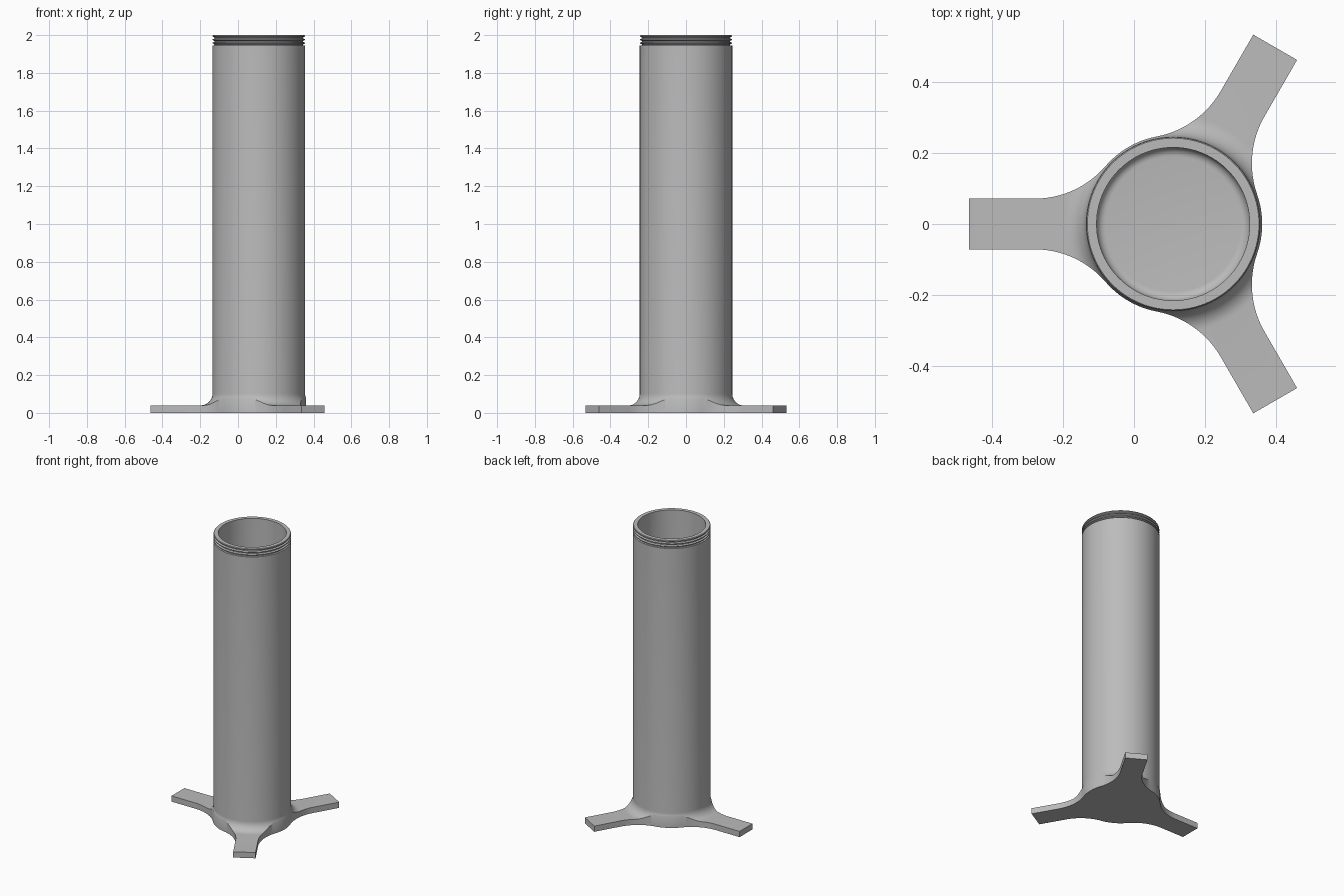
import bpy, bmesh, math
from mathutils import Vector, Matrix

cube = bpy.data.objects.get("Cube")
if cube:
    bpy.data.objects.remove(cube, do_unlink=True)

CENTRE = Vector((0.11, 0, 0))
TUBE_R, BORE_R, HULL_R = 0.245, 0.215, 0.25
LEG_LEN, LEG_HALF, LEG_H = 0.573, 0.071, 0.04
FILLET, HEIGHT = 0.062, 2.0

grey = bpy.data.materials.new("plain grey")
grey.use_nodes = True
grey.diffuse_color = (0.5, 0.5, 0.5, 1)
grey.node_tree.nodes["Principled BSDF"].inputs["Base Color"].default_value = grey.diffuse_color


def arc(cx, cy, r, a0, a1, n):
    """Points along an arc, angles in radians."""
    steps = [a0 + (a1 - a0) * i / n for i in range(n + 1)]
    return [(cx + r * math.cos(a), cy + r * math.sin(a)) for a in steps]


def make_object(name, bm):
    bmesh.ops.recalc_face_normals(bm, faces=bm.faces)
    mesh = bpy.data.meshes.new(name)
    bm.to_mesh(mesh)
    bm.free()
    mesh.materials.append(grey)
    obj = bpy.data.objects.new(name, mesh)
    obj.location = CENTRE
    bpy.context.collection.objects.link(obj)
    return obj


def revolve(name, profile, sides=96):
    bm = bmesh.new()
    verts = [bm.verts.new((r, 0, z)) for r, z in profile]
    edges = [bm.edges.new(pair) for pair in zip(verts, verts[1:])]
    bmesh.ops.spin(bm, geom=verts + edges, cent=(0, 0, 0), axis=(0, 0, 1),
                   angle=math.tau, steps=sides, use_merge=True)
    bmesh.ops.remove_doubles(bm, verts=bm.verts, dist=1e-5)
    return make_object(name, bm)


# Tube profile: floor disc, flared foot, wall, threaded neck, bore with rounded floor
profile = [(0, 0), (0.7, 0), (0.7, LEG_H)]
profile += arc(TUBE_R + FILLET, LEG_H + FILLET, FILLET, -math.pi / 2, -math.pi, 10)
neck, ridges = 1.945, 3
pitch = (HEIGHT - neck) / ridges
profile += [(TUBE_R, neck)]
for i in range(ridges):
    z = neck + i * pitch
    profile += [(TUBE_R - 0.011, z + 0.001), (TUBE_R - 0.011, z + pitch * 0.3),
                (TUBE_R - 0.001, z + pitch * 0.6), (TUBE_R - 0.001, z + pitch * 0.8)]
profile += [(TUBE_R - 0.004, HEIGHT), (BORE_R, HEIGHT)]
profile += arc(BORE_R - 0.025, LEG_H + 0.025, 0.025, 0, -math.pi / 2, 6)
profile += [(0, LEG_H)]
tube = revolve("tube_with_feet", profile)

# Outline of the three feet, blended into the round hull by tangent arcs
start = 0.39
blend = (start**2 + LEG_HALF**2 - HULL_R**2) / (2 * (HULL_R - LEG_HALF))
contact = math.atan2(LEG_HALF + blend, start)
half = [(LEG_LEN, LEG_HALF)]
half += arc(start, LEG_HALF + blend, blend, -math.pi / 2, contact - math.pi, 14)
half += arc(0, 0, HULL_R, contact, math.pi / 3, 6)[1:]
foot = [(x, -y) for x, y in reversed(half[:-1])] + half
outline = []
for k in range(3):
    turn = Matrix.Rotation(math.pi / 3 + k * math.tau / 3, 3, 'Z')
    outline += [turn @ Vector((x, y, -0.1)) for x, y in foot]

bm = bmesh.new()
face = bm.faces.new([bm.verts.new(p) for p in outline])
top = bmesh.ops.extrude_face_region(bm, geom=[face])["geom"]
bmesh.ops.translate(bm, vec=(0, 0, HEIGHT + 0.2),
                    verts=[v for v in top if isinstance(v, bmesh.types.BMVert)])
cutter = make_object("foot_outline_cutter", bm)
cutter.hide_render = True

# Trim the flared foot to the outline
trim = tube.modifiers.new("trim", 'BOOLEAN')
trim.operation, trim.solver, trim.object = 'INTERSECT', 'EXACT', cutter
bpy.ops.object.select_all(action='DESELECT')
bpy.context.view_layer.objects.active = tube
tube.select_set(True)
bpy.ops.object.modifier_apply(modifier=trim.name)
bpy.data.objects.remove(cutter, do_unlink=True)
bpy.ops.object.shade_smooth_by_angle(angle=math.radians(30))
